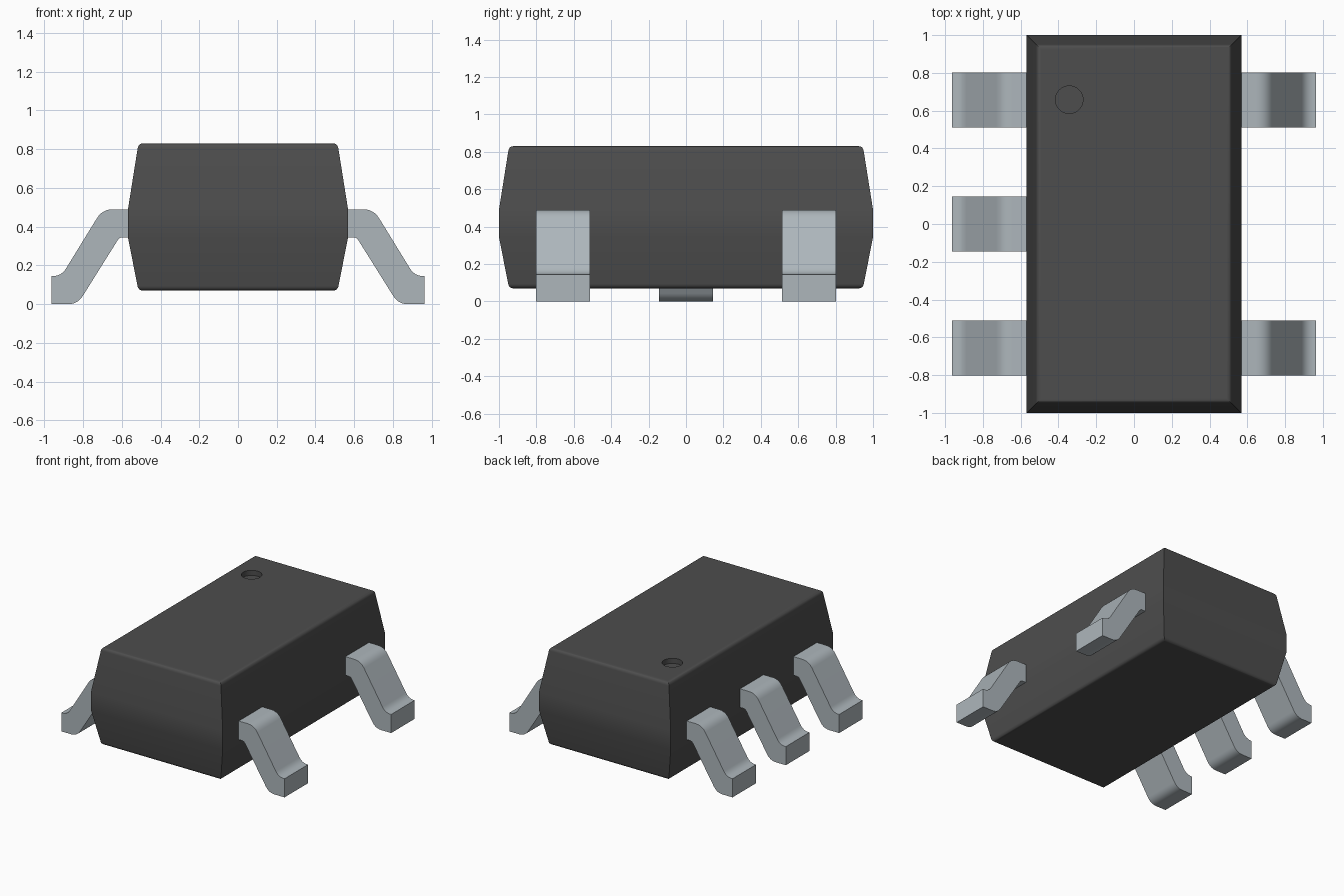
import bpy, bmesh, math
from mathutils import Vector

cube = bpy.data.objects.get("Cube")
if cube:
    bpy.data.objects.remove(cube, do_unlink=True)


def material(name, rgb):
    m = bpy.data.materials.new(name)
    m.use_nodes = True
    m.diffuse_color = (*rgb, 1)
    m.node_tree.nodes["Principled BSDF"].inputs["Base Color"].default_value = (*rgb, 1)
    return m


PLASTIC = material("dark plastic", (0.075, 0.075, 0.075))
METAL = material("tinned metal", (0.42, 0.47, 0.50))


def make_object(name, bm, mat):
    bmesh.ops.recalc_face_normals(bm, faces=bm.faces[:])
    mesh = bpy.data.meshes.new(name)
    bm.to_mesh(mesh)
    bm.free()
    mesh.materials.append(mat)
    ob = bpy.data.objects.new(name, mesh)
    bpy.context.collection.objects.link(ob)
    return ob


def activate(ob):
    bpy.ops.object.select_all(action='DESELECT')
    ob.select_set(True)
    bpy.context.view_layer.objects.active = ob


def smooth(ob):
    activate(ob)
    bpy.ops.object.shade_smooth_by_angle(angle=math.radians(35))
    ob.modifiers.new("weighted normals", 'WEIGHTED_NORMAL').keep_sharp = True


def fillet(corners, steps=6):
    """Round a polygon given as (x, z, tangent length) corners."""
    out = []
    n = len(corners)
    for i, (x, z, d) in enumerate(corners):
        p = Vector((x, z))
        if d == 0:
            out.append(p)
            continue
        a = p + (Vector(corners[i - 1][:2]) - p).normalized() * d
        b = p + (Vector(corners[(i + 1) % n][:2]) - p).normalized() * d
        for k in range(steps + 1):
            t = k / steps
            out.append(a * (1 - t) ** 2 + p * 2 * t * (1 - t) + b * t * t)
    return out


# Body: stacked rectangles, widest at the waist, with rounded top and bottom rims
half_profile = fillet([(-0.3, 0.07, 0), (-0.054, 0.07, 0.025), (0, 0.345, 0),
                       (0, 0.49, 0), (-0.054, 0.83, 0.025), (-0.3, 0.83, 0)])[1:-1]
bm = bmesh.new()
rings = []
for inset, z in half_profile:
    hx, hy = 0.568 + inset, 1.0 + inset
    rings.append([bm.verts.new((sx * hx, sy * hy, z))
                  for sx, sy in ((-1, -1), (1, -1), (1, 1), (-1, 1))])
for lo, hi in zip(rings, rings[1:]):
    for i in range(4):
        j = (i + 1) % 4
        bm.faces.new((lo[i], lo[j], hi[j], hi[i]))
bm.faces.new(rings[0][::-1])
bm.faces.new(rings[-1])
body = make_object("body", bm, PLASTIC)

# Round pin-one dimple sunk into the top
bm = bmesh.new()
bmesh.ops.create_cone(bm, cap_ends=True, segments=40, radius1=0.073, radius2=0.073, depth=0.1)
bmesh.ops.translate(bm, verts=bm.verts[:], vec=(-0.343, 0.658, 0.84))
cutter = make_object("dimple_cutter", bm, PLASTIC)
cutter.hide_render = True
activate(body)
cut = body.modifiers.new("dimple", 'BOOLEAN')
cut.operation = 'DIFFERENCE'
cut.solver = 'EXACT'
cut.object = cutter
bpy.ops.object.modifier_apply(modifier=cut.name)
bpy.data.objects.remove(cutter, do_unlink=True)
smooth(body)

# Gull-wing leads: a rounded side profile extruded along y
LEAD = fillet([(0.50, 0.49, 0), (0.70, 0.49, 0.055), (0.912, 0.145, 0.045), (0.963, 0.145, 0),
               (0.963, 0, 0), (0.828, 0, 0.05), (0.612, 0.345, 0.018), (0.50, 0.345, 0)])


def lead(name, side, y, width=0.29):
    bm = bmesh.new()
    face = bm.faces.new([bm.verts.new((side * x, y - width / 2, z)) for x, z in LEAD])
    ext = bmesh.ops.extrude_face_region(bm, geom=[face])
    verts = [v for v in ext["geom"] if isinstance(v, bmesh.types.BMVert)]
    bmesh.ops.translate(bm, verts=verts, vec=(0, width, 0))
    smooth(make_object(name, bm, METAL))


PITCH = 0.657
for label, y in (("front", -PITCH), ("middle", 0), ("back", PITCH)):
    lead(f"right_{label}_lead", -1, y)
    if y:
        lead(f"left_{label}_lead", 1, y)
